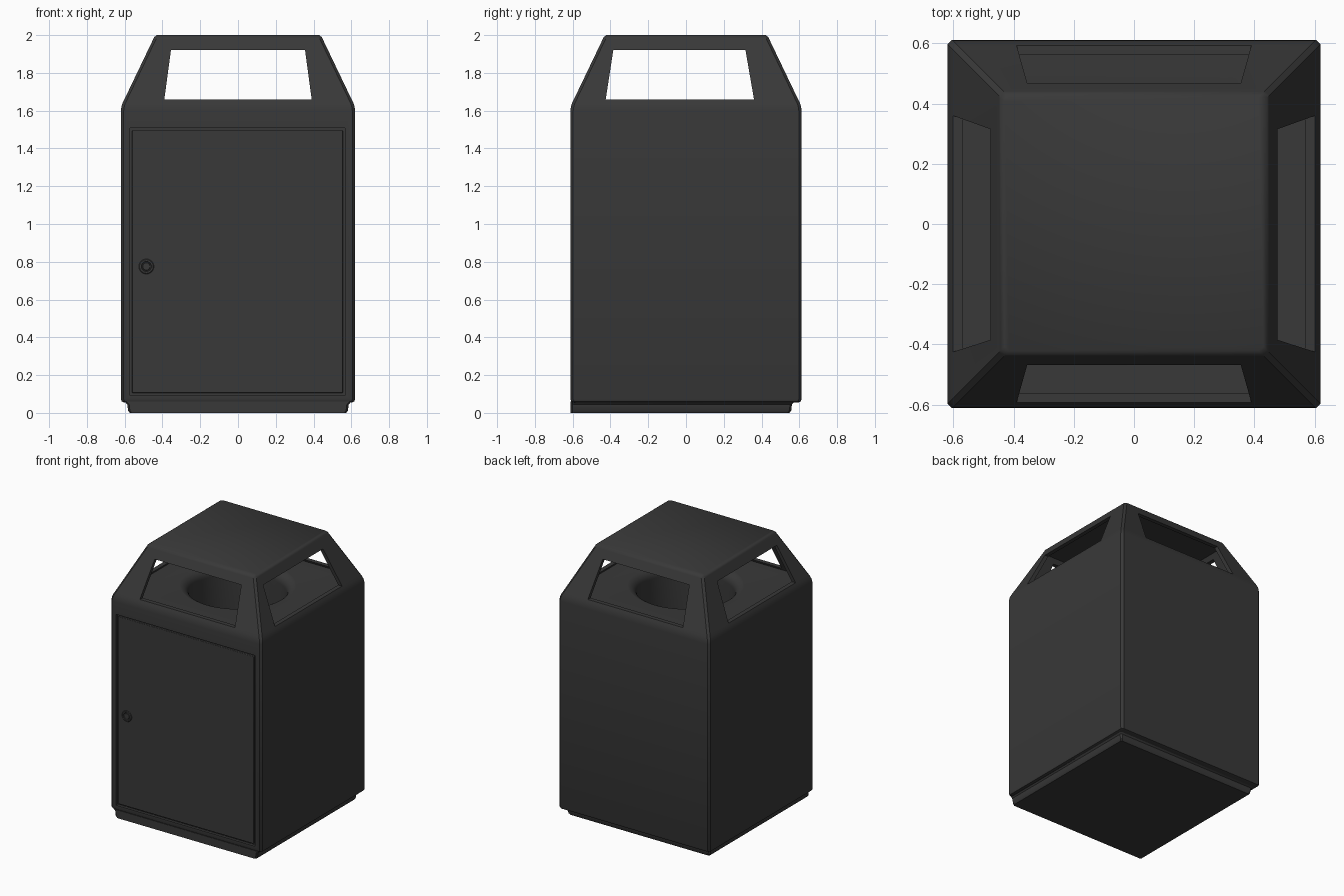
import bpy, bmesh, math

if "Cube" in bpy.data.objects:
    bpy.data.objects.remove(bpy.data.objects["Cube"])

mat = bpy.data.materials.new("dark_metal")
mat.diffuse_color = (0.04, 0.04, 0.04, 1)
mat.use_nodes = True
mat.node_tree.nodes["Principled BSDF"].inputs["Base Color"].default_value = mat.diffuse_color


def finish(name, bm):
    bmesh.ops.recalc_face_normals(bm, faces=bm.faces)
    me = bpy.data.meshes.new(name)
    bm.to_mesh(me)
    bm.free()
    ob = bpy.data.objects.new(name, me)
    bpy.context.collection.objects.link(ob)
    me.materials.append(mat)
    return ob


def loft(name, rings):
    """Skin equal-length point rings and cap both ends."""
    bm = bmesh.new()
    vs = [[bm.verts.new(p) for p in r] for r in rings]
    n = len(vs[0])
    for a, b in zip(vs, vs[1:]):
        for i in range(n):
            j = (i + 1) % n
            bm.faces.new((a[i], a[j], b[j], b[i]))
    bm.faces.new(vs[0][::-1])
    bm.faces.new(vs[-1])
    return finish(name, bm)


def rect(x0, x1, y0, y1, z, c):
    """Rectangle with chamfered corners."""
    return [(x0 + c, y0, z), (x1 - c, y0, z), (x1, y0 + c, z), (x1, y1 - c, z),
            (x1 - c, y1, z), (x0 + c, y1, z), (x0, y1 - c, z), (x0, y0 + c, z)]


def square(h, z, c):
    return rect(-h, h, -h + 0.008, h - 0.008, z, c)


def box(name, x0, x1, y0, y1, z0, z1):
    return loft(name, [[(x0, y0, z), (x1, y0, z), (x1, y1, z), (x0, y1, z)] for z in (z0, z1)])


def lathe(name, profile, seg=64):
    """Round solid from (radius, z) pairs."""
    return loft(name, [[(r * math.cos(2 * math.pi * i / seg), r * math.sin(2 * math.pi * i / seg), z)
                        for i in range(seg)] for r, z in profile])


def cut(ob, cutter):
    m = ob.modifiers.new("cut", 'BOOLEAN')
    m.operation = 'DIFFERENCE'
    m.solver = 'EXACT'
    m.object = cutter
    bpy.context.view_layer.objects.active = ob
    bpy.ops.object.modifier_apply(modifier=m.name)
    bpy.data.objects.remove(cutter)


def smooth(ob):
    bpy.ops.object.select_all(action='DESELECT')
    ob.select_set(True)
    bpy.context.view_layer.objects.active = ob
    bpy.ops.object.shade_smooth_by_angle(angle=math.radians(32))


# Outer body with sloping hood
body = loft("body_and_hood", [square(h, z, 0.015) for h, z in (
    (0.603, 0.055), (0.615, 0.06), (0.62, 0.072), (0.62, 1.60), (0.617, 1.622),
    (0.610, 1.643), (0.599, 1.665), (0.449, 1.978), (0.443, 1.990), (0.430, 2.0))])

# Hollow under the hood
cut(body, loft("hood_cavity", [square(0.575, 1.645, 0.01), square(0.565, 1.67, 0.01),
                               square(0.43, 1.955, 0.01)]))

# Windows through all four sides
zb, zt = 1.66, 1.92
cut(body, loft("front_back_windows", [[(-0.39, y, zb), (0.39, y, zb), (0.355, y, zt), (-0.355, y, zt)]
                                      for y in (-0.8, 0.8)]))
cut(body, loft("side_windows", [[(x, -0.425, zb), (x, 0.36, zb), (x, 0.315, zt), (x, -0.385, zt)]
                                for x in (-0.8, 0.8)]))

# Round opening with a rolled lip
lip = [(0.40 - 0.07 * math.sin(t), 1.576 + 0.07 * math.cos(t))
       for t in [math.pi / 2 * i / 8 for i in range(9)]]
cut(body, lathe("opening", [(0.40, 1.65)] + lip + [(0.33, 1.2)]))

# Door recess in the front
cut(body, box("door_recess", -0.572, 0.567, -0.7, -0.592, 0.093, 1.508))
smooth(body)

# Door panel
door = box("door", -0.56, 0.555, -0.608, -0.585, 0.105, 1.496)
bev = door.modifiers.new("bevel", 'BEVEL')
bev.width = 0.004
bev.segments = 2
smooth(door)

# Lock: raised ring with a sunken core
lock = lathe("lock", [(0.040, -0.01), (0.040, 0.001), (0.036, 0.004), (0.027, 0.004), (0.024, -0.001),
                      (0.021, -0.001), (0.019, 0.003)], 32)
lock.rotation_euler = (math.pi / 2, 0, 0)
lock.location = (-0.485, -0.608, 0.775)
smooth(lock)

# Recessed base, flush with the front
base = loft("base", [rect(-x, x, -0.611, y, z, 0.01) for x, y, z in (
    (0.573, 0.548, 0), (0.582, 0.557, 0.012), (0.586, 0.561, 0.045), (0.60, 0.575, 0.06))])
smooth(base)
